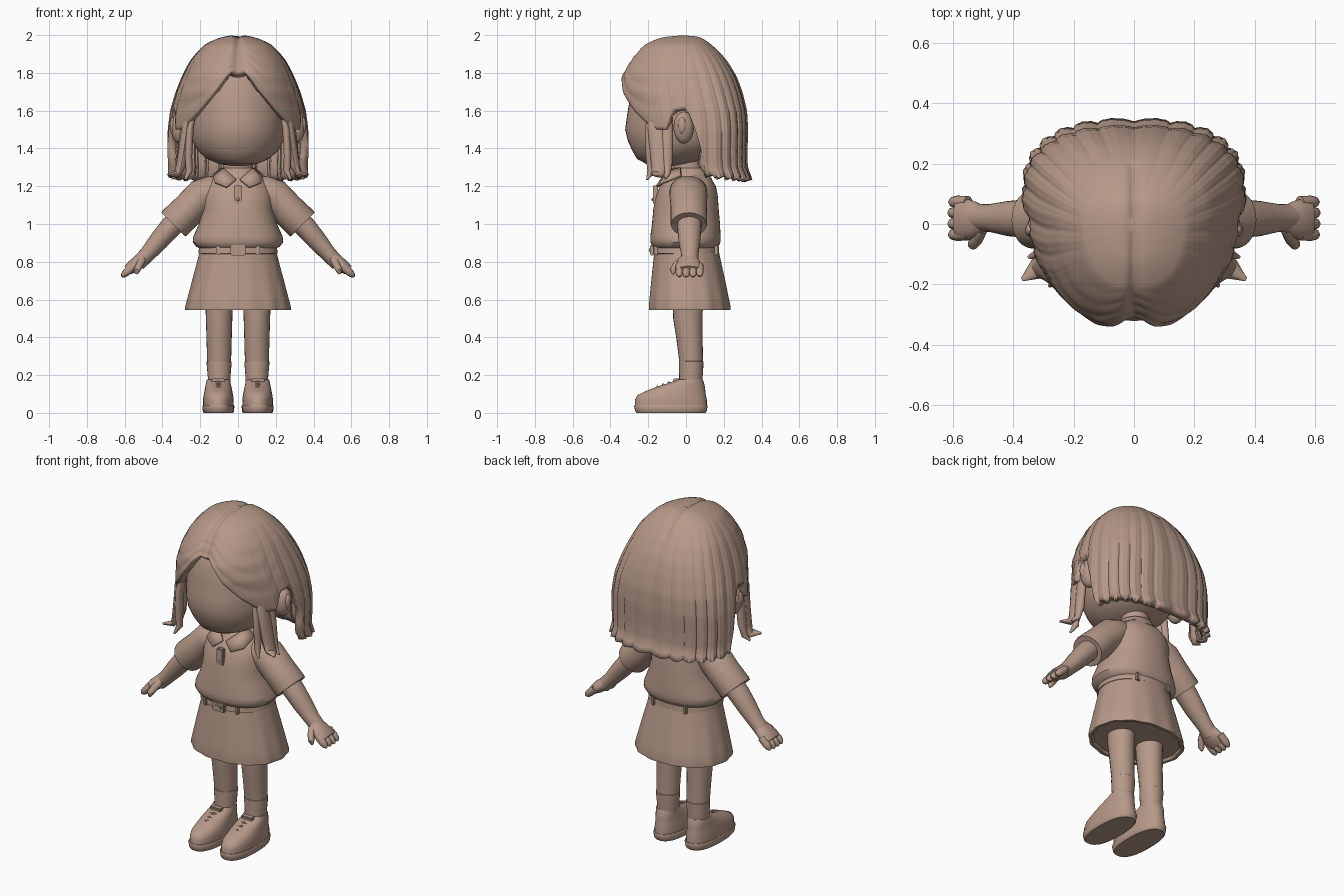
import bpy, bmesh, math
from mathutils import Vector

clay = bpy.data.materials.new("clay_tan")
clay.diffuse_color = (0.47, 0.32, 0.25, 1)


def finish(name, bm, angle=40, solid=0):
    bmesh.ops.recalc_face_normals(bm, faces=bm.faces)
    me = bpy.data.meshes.new(name)
    bm.to_mesh(me)
    bm.free()
    ob = bpy.data.objects.new(name, me)
    bpy.context.collection.objects.link(ob)
    me.materials.append(clay)
    if solid:
        m = ob.modifiers.new("thickness", 'SOLIDIFY')
        m.thickness, m.offset = solid, -1
    bpy.ops.object.select_all(action='DESELECT')
    bpy.context.view_layer.objects.active = ob
    ob.select_set(True)
    bpy.ops.object.shade_smooth_by_angle(angle=math.radians(angle))
    return ob


def skin(bm, rings):
    # bridge rings of points into a closed, capped surface
    vs = [[bm.verts.new(p) for p in r] for r in rings]
    n = len(vs[0])
    for a, b in zip(vs, vs[1:]):
        for i in range(n):
            bm.faces.new((a[i], a[(i + 1) % n], b[(i + 1) % n], b[i]))
    bm.faces.new(vs[0])
    bm.faces.new(vs[-1])


def spow(v, power):
    return math.copysign(abs(v) ** (2 / power), v)


def loft(name, rings, cx=0, n=40, power=2.0, angle=40, wave=None):
    # rings: (z, centre y, half width, half depth)
    bm = bmesh.new()
    out = []
    for z, cy, rx, ry in rings:
        r = []
        for i in range(n):
            t = 2 * math.pi * i / n
            f = 1 + (wave(t, z) if wave else 0)
            r.append((cx + f * rx * spow(math.cos(t), power),
                      cy + f * ry * spow(math.sin(t), power), z))
        out.append(r)
    skin(bm, out)
    return finish(name, bm, angle)


def add_tube(bm, pts, n=14):
    # pts: (x, y, z, half size along y, half size across)
    P = [Vector(p[:3]) for p in pts]
    rings = []
    for i, p in enumerate(pts):
        t = (P[min(i + 1, len(P) - 1)] - P[max(i - 1, 0)]).normalized()
        side = (Vector((0, 1, 0)) - t * t.y).normalized()
        up = t.cross(side)
        rings.append([P[i] + side * p[3] * math.cos(a) + up * p[4] * math.sin(a)
                      for a in (2 * math.pi * k / n for k in range(n))])
    skin(bm, rings)


def tube(name, pts, n=14, angle=40):
    bm = bmesh.new()
    add_tube(bm, pts, n)
    return finish(name, bm, angle)


def ball(name, c, r, seg=24):
    bm = bmesh.new()
    bmesh.ops.create_uvsphere(bm, u_segments=seg, v_segments=seg // 2, radius=1)
    for v in bm.verts:
        v.co = Vector([c[k] + v.co[k] * r[k] for k in range(3)])
    return finish(name, bm)


def box(name, c, r):
    bm = bmesh.new()
    bmesh.ops.create_cube(bm, size=2)
    for v in bm.verts:
        v.co = Vector([c[k] + v.co[k] * r[k] for k in range(3)])
    bmesh.ops.bevel(bm, geom=bm.edges[:], offset=0.005, segments=2, affect='EDGES')
    return finish(name, bm)


def lerp(table, x, col):
    if x <= table[0][0]:
        return table[0][col]
    for a, b in zip(table, table[1:]):
        if x <= b[0]:
            return a[col] + (b[col] - a[col]) * (x - a[0]) / (b[0] - a[0])
    return table[-1][col]


# head and neck
loft("head", [(1.308, -.09, .04, .05), (1.318, -.09, .10, .12), (1.345, -.075, .165, .185),
              (1.39, -.05, .215, .235), (1.44, -.04, .24, .268), (1.5, -.035, .25, .287),
              (1.57, -.03, .253, .283), (1.65, -.02, .253, .28), (1.74, -.02, .235, .27),
              (1.82, -.02, .2, .23), (1.89, -.01, .12, .14)], n=48)
loft("neck", [(1.2, .01, .09, .09), (1.28, .01, .08, .08), (1.38, .0, .08, .08)])

# hair cap: outline by depth below the crown, (half width, front y, back y)
outline = [(math.sqrt(2 - z), rx, yf, yb) for z, rx, yf, yb in (
    (2.0, 0, 0.0, 0.0), (1.99, .08, -.125, .075), (1.95, .175, -.22, .135), (1.86, .255, -.302, .22),
    (1.78, .295, -.348, .268), (1.7, .327, -.358, .298), (1.6, .355, -.34, .322),
    (1.5, .368, -.32, .328), (1.38, .37, -.31, .324), (1.3, .366, -.31, .326), (1.24, .374, -.31, .35))]
# hem height by angle from the front
hem = [(0, 1.815), (.1, 1.81), (.2, 1.785), (.3, 1.735), (.4, 1.68), (.62, 1.59), (.8, 1.535),
       (.95, 1.5), (1.1, 1.5), (1.24, 1.6), (1.42, 1.615), (1.55, 1.42), (1.62, 1.26), (3.15, 1.245)]
bm = bmesh.new()
COLS, ROWS = 288, 44
grid = []
for j in range(ROWS + 1):
    s = max(j / ROWS, .015)
    row = []
    for i in range(COLS):
        th = 2 * math.pi * i / COLS
        t = min(th, 2 * math.pi - th)
        lock = abs(math.sin(13 * t))
        end = lerp(hem, t, 1) - (.012 * lock if t > 1.6 else 0)
        z = 2 - (2 - end) * s ** 1.7
        u = math.sqrt(2 - z)
        rx, yf, yb = (lerp(outline, u, k) for k in (1, 2, 3))
        cy = yf + (yb - yf) * .62
        fade = min(1, s * 1.3)
        back = min(1, max(0, (t - .9) / .5))
        # strands hang down at the back and sweep sideways across the fringe
        f = 1 + back * fade * (.03 * (lock - .75) + .01 * (abs(math.sin(39 * t)) - .6))
        f += (1 - back) * fade * .012 * (abs(math.sin(20 * s + 2 * t)) - .6)
        f -= .06 * math.exp(-(t / .13) ** 2) * fade
        c, sn = math.cos(th), math.sin(th)
        power = 2.1 if c > 0 else 2.1 + .5 * min(1, -c * 3) * fade
        x = rx * spow(sn, power) * f
        y = cy - (cy - yf if c > 0 else yb - cy) * spow(c, power) * f
        if y < .2:  # centre parting
            z -= .014 * math.exp(-(x / .018) ** 2)
        row.append(bm.verts.new((x, y, z)))
    grid.append(row)
for a, b in zip(grid, grid[1:]):
    for i in range(COLS):
        k = (i + 1) % COLS
        bm.faces.new((a[i], b[i], b[k], a[k]))
bm.faces.new(grid[0])
finish("hair_cap", bm, 60, solid=.045)

for s, side in ((1, "left"), (-1, "right")):
    # side locks with flicked ends
    bm = bmesh.new()
    add_tube(bm, [(s * .24, -.14, 1.66, .03, .015), (s * .268, -.15, 1.53, .055, .028),
                  (s * .285, -.14, 1.4, .052, .03), (s * .3, -.14, 1.31, .045, .028),
                  (s * .325, -.15, 1.262, .035, .018), (s * .372, -.185, 1.262, .006, .005)])
    add_tube(bm, [(s * .225, -.17, 1.64, .025, .012), (s * .255, -.185, 1.5, .032, .02),
                  (s * .262, -.185, 1.36, .028, .02), (s * .258, -.185, 1.28, .02, .018),
                  (s * .28, -.205, 1.235, .006, .006)])
    add_tube(bm, [(s * .255, -.1, 1.64, .025, .015), (s * .288, -.1, 1.48, .032, .022),
                  (s * .303, -.1, 1.33, .03, .022), (s * .318, -.1, 1.265, .018, .016),
                  (s * .35, -.11, 1.24, .005, .005)])
    finish(side + "_side_lock", bm)
    # ears
    ball(side + "_ear", (s * .305, -.012, 1.51), (.05, .054, .085))
    ball(side + "_ear_lobe", (s * .345, -.02, 1.52), (.016, .022, .045), 16)

    # sleeve with cuff lip, arm, hand
    tube(side + "_sleeve", [(s * .09, .01, 1.17, .08, .07), (s * .135, .012, 1.172, .1, .085),
                            (s * .19, .013, 1.15, .1, .092), (s * .26, .015, 1.078, .096, .09),
                            (s * .335, .015, 1.005, .097, .092), (s * .343, .015, .997, .094, .089),
                            (s * .34, .015, 1.0, .075, .07), (s * .32, .015, 1.02, .07, .065)], 28)
    tube(side + "_arm", [(s * .28, .018, 1.06, .065, .062), (s * .36, .018, .98, .064, .058),
                         (s * .42, .018, .91, .058, .052), (s * .48, .02, .84, .046, .042),
                         (s * .53, .02, .79, .045, .04)], 20)
    bm = bmesh.new()
    add_tube(bm, [(s * .495, .018, .825, .04, .034), (s * .525, .015, .8, .06, .037),
                  (s * .56, .015, .773, .07, .035), (s * .585, .015, .755, .066, .027)], 18)
    for k, reach in enumerate((.97, 1.0, 1.0, .95)):
        y = -.035 + .036 * k
        ex, ez = .55 + .06 * reach, .78 - .053 * reach
        add_tube(bm, [(s * .55, y, .78, .02, .022), (s * (ex - .02), y, ez + .018, .021, .022),
                      (s * (ex - .004), y, ez + .003, .017, .017),
                      (s * (ex + .005), y, ez - .007, .006, .006)], 10)
    add_tube(bm, [(s * .505, -.02, .815, .015, .02), (s * .52, -.052, .785, .018, .02),
                  (s * .535, -.068, .755, .018, .018), (s * .54, -.068, .735, .006, .007)], 10)
    finish(side + "_hand", bm)

    # leg and sock
    loft(side + "_leg", [(.26, .028, .063, .062), (.4, .018, .067, .07), (.5, .01, .07, .078),
                         (.62, .01, .074, .08)], s * .1, 24)
    loft(side + "_sock", [(.12, .025, .058, .062), (.19, .026, .06, .062), (.26, .028, .066, .065),
                          (.272, .028, .066, .065), (.276, .028, .06, .06)], s * .1, 24)
    # shoe: sole, upper, laces
    sx = s * .104
    loft(side + "_sole", [(0, -.08, .077, .182), (.006, -.08, .082, .188), (.035, -.08, .085, .195),
                          (.043, -.08, .081, .192)], sx, 36, 2.4)
    loft(side + "_shoe_upper", [(.035, -.08, .08, .19), (.07, -.08, .081, .19), (.095, -.075, .078, .18),
                                (.12, -.05, .073, .152), (.14, -.025, .069, .125),
                                (.16, .005, .065, .09), (.178, .02, .06, .068)], sx, 36, 2.2)
    bm = bmesh.new()
    for y, z, w in ((-.06, .168, .052), (-.09, .157, .055), (-.12, .146, .056), (-.15, .135, .055)):
        add_tube(bm, [(sx + w * q, y + .03 * q * q, z - .035 * q * q, .008, .01)
                      for q in (-1, -.5, 0, .5, 1)], 8)
    finish(side + "_laces", bm)
    box(side + "_lace_bow", (sx, -.05, .172), (.035, .018, .01))

    # collar flap
    bm = bmesh.new()
    v = [bm.verts.new(p) for p in ((s * .012, -.135, 1.24), (s * .062, -.16, 1.2),
                                   (s * .125, -.125, 1.225), (s * .135, -.03, 1.262),
                                   (s * .088, -.03, 1.3), (s * .07, -.08, 1.29))]
    bm.faces.new((v[0], v[1], v[2], v[5]))
    bm.faces.new((v[5], v[2], v[3], v[4]))
    finish(side + "_collar_flap", bm, solid=.014)

# shirt with a blousy bottom
loft("shirt", [(.865, 0, .19, .155), (.88, -.003, .222, .175), (.905, -.003, .24, .186),
               (.935, -.003, .236, .186), (1.0, 0, .207, .18), (1.08, 0, .187, .173),
               (1.15, .005, .19, .163), (1.2, .01, .175, .148), (1.235, .012, .145, .125),
               (1.262, .012, .105, .1)], n=48, power=2.3)
loft("collar_band", [(1.235, .01, .13, .13), (1.26, .01, .112, .11), (1.292, .01, .093, .093),
                     (1.297, .01, .085, .085)])
box("placket", (0, -.162, 1.155), (.022, .014, .05))
ball("placket_button", (0, -.178, 1.13), (.008, .005, .008), 12)

# belt and buckle
loft("belt", [(.842, 0, .203, .17), (.845, 0, .21, .176), (.878, 0, .206, .174), (.882, 0, .2, .17)],
     n=48, power=2.2)
box("buckle", (0, -.178, .862), (.04, .012, .028))
box("buckle_prong", (0, -.19, .862), (.022, .006, .014))
for x, y in ((.105, -.158), (-.105, -.158), (.105, .158), (-.105, .158)):
    box("belt_loop", (x, y, .862), (.011, .012, .026))

# softly pleated skirt
loft("skirt", [(.87, .003, .2, .168), (.8, .006, .216, .18), (.7, .012, .242, .197),
               (.62, .016, .262, .209), (.56, .02, .277, .218), (.546, .02, .276, .217),
               (.546, .02, .26, .2), (.56, .02, .25, .19)], n=96, power=2.15,
     wave=lambda t, z: .012 * math.cos(14 * t) * max(0, (.87 - z) / .32))
